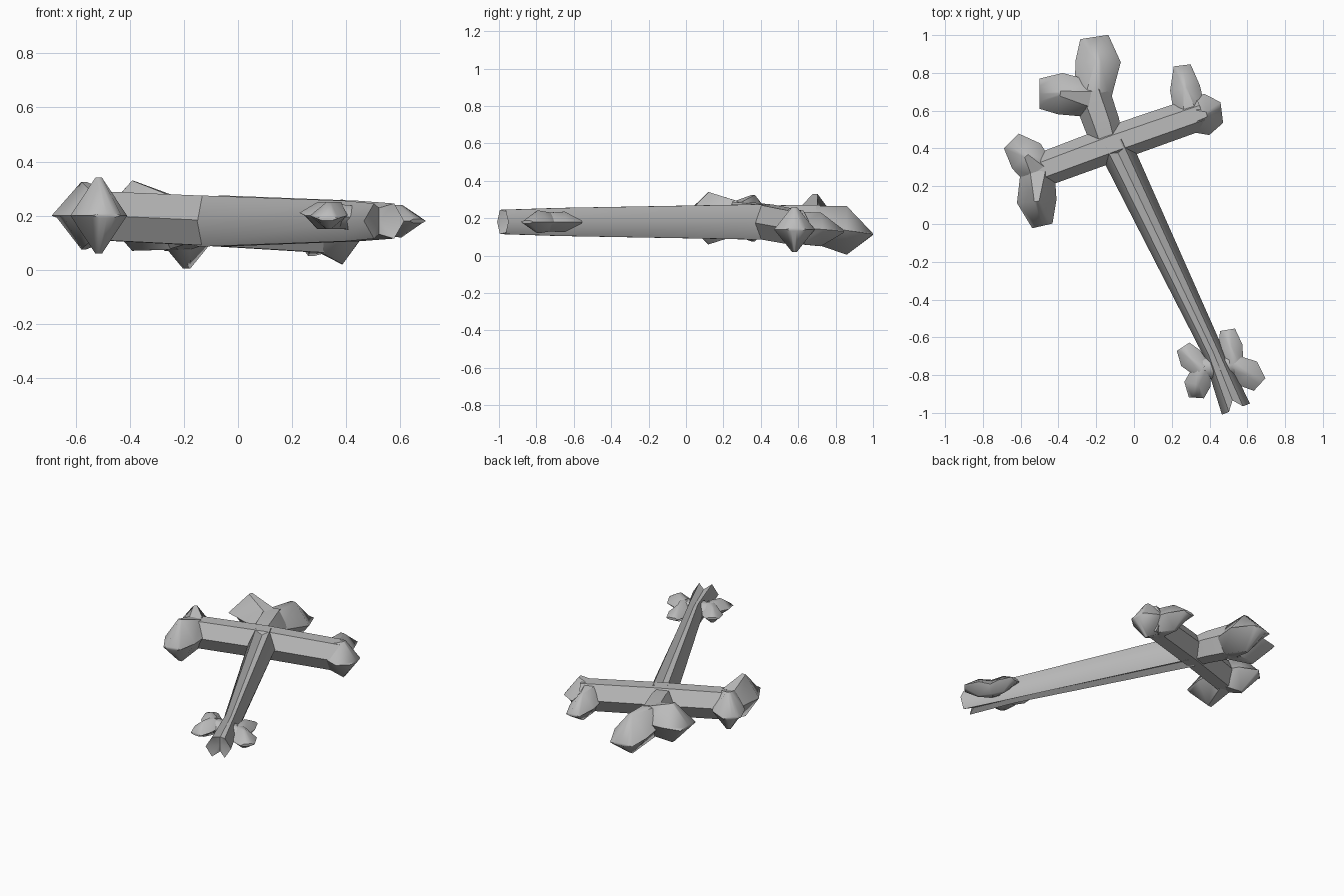
import bpy
import bmesh
import math
from mathutils import Vector

cube = bpy.data.objects.get("Cube")
if cube:
    bpy.data.objects.remove(cube, do_unlink=True)

bone_grey = bpy.data.materials.new("bone grey")
bone_grey.use_nodes = True
GREY = (0.5, 0.5, 0.5, 1)
bone_grey.diffuse_color = GREY
bone_grey.node_tree.nodes["Principled BSDF"].inputs["Base Color"].default_value = GREY


def add_tube(bm, rings, groove=0.0, notch=0.0):
    """Skin rings of (x, y, z, half width, half height, flatness of the top)."""
    centres = [Vector(r[:3]) for r in rings]
    loops = []
    for i, (x, y, z, w, h, f) in enumerate(rings):
        along = centres[min(i + 1, len(rings) - 1)] - centres[max(i - 1, 0)]
        along.z = 0
        along.normalize()
        side = Vector((along.y, -along.x, 0))
        g = h * (1 - groove)
        section = [(w, 0), (f * w, h), (0, g), (-f * w, h),
                   (-w, 0), (-f * w, -h), (0, -g), (f * w, -h)]
        loop = []
        for a, b in section:
            pos = centres[i] + side * a + Vector((0, 0, b))
            if a == 0 and i == len(rings) - 1:
                pos -= along * notch
            loop.append(bm.verts.new(pos))
        loops.append(loop)
    n = len(loops[0])
    for lo, hi in zip(loops, loops[1:]):
        for k in range(n):
            j = (k + 1) % n
            bm.faces.new((lo[k], lo[j], hi[j], hi[k]))
    # end caps fan out from a centre point
    for loop, mid in ((loops[0], centres[0]), (loops[-1], centres[-1] - along * notch)):
        tip = bm.verts.new(mid)
        for k in range(n):
            bm.faces.new((loop[k], loop[(k + 1) % n], tip))


def add_lobe(bm, base, wide, tip):
    """Knuckle: base (x, y, z, size), widest ring (x, y, z, w, h), wedge tip (x, y, z, w)."""
    bx, by, bz, s = base
    add_tube(bm, [(bx, by, bz, s, s, 0.45),
                  (*wide, 0.12),
                  (*tip, 0.008, 0.5)])


def finish(name, bm):
    bmesh.ops.recalc_face_normals(bm, faces=bm.faces)
    mesh = bpy.data.meshes.new(name)
    bm.to_mesh(mesh)
    bm.free()
    mesh.materials.append(bone_grey)
    obj = bpy.data.objects.new(name, mesh)
    bpy.context.collection.objects.link(obj)
    bpy.ops.object.select_all(action='DESELECT')
    obj.select_set(True)
    bpy.context.view_layer.objects.active = obj
    bpy.ops.object.shade_smooth_by_angle(angle=math.radians(55))


# long shaft, grooved and split at its far end
bm = bmesh.new()
add_tube(bm, [(-0.11, 0.43, 0.18, 0.09, 0.095, 0.5),
              (0.42, -0.68, 0.18, 0.055, 0.075, 0.5),
              (0.54, -0.98, 0.18, 0.08, 0.065, 0.5)], groove=0.25, notch=0.05)
finish("long_shaft", bm)

# crossbar bone with two knuckles at each end
bm = bmesh.new()
add_tube(bm, [(-0.53, 0.27, 0.2, 0.09, 0.09, 0.45),
              (-0.1, 0.43, 0.18, 0.095, 0.092, 0.45),
              (0.36, 0.59, 0.15, 0.09, 0.09, 0.45)])
left_end, right_end = (-0.51, 0.28, 0.2, 0.09), (0.3, 0.57, 0.15, 0.085)
add_lobe(bm, left_end, (-0.515, 0.12, 0.2, 0.105, 0.14), (-0.485, -0.01, 0.2, 0.055))
add_lobe(bm, left_end, (-0.57, 0.36, 0.2, 0.1, 0.125), (-0.65, 0.44, 0.2, 0.055))
add_lobe(bm, right_end, (0.27, 0.72, 0.14, 0.08, 0.09), (0.255, 0.84, 0.13, 0.045))
add_lobe(bm, right_end, (0.385, 0.58, 0.14, 0.11, 0.12), (0.465, 0.59, 0.14, 0.055))
finish("crossbar_bone", bm)

# head bone with two large knuckles
bm = bmesh.new()
add_tube(bm, [(-0.14, 0.43, 0.18, 0.085, 0.08, 0.45),
              (-0.17, 0.53, 0.18, 0.095, 0.09, 0.45),
              (-0.23, 0.7, 0.17, 0.1, 0.1, 0.45)])
fork = (-0.22, 0.66, 0.17, 0.095)
add_lobe(bm, fork, (-0.19, 0.86, 0.135, 0.12, 0.13), (-0.21, 0.99, 0.115, 0.075))
add_lobe(bm, fork, (-0.39, 0.69, 0.2, 0.11, 0.13), (-0.5, 0.69, 0.2, 0.08))
finish("head_bone", bm)

# small bone across the far end, two knuckles on each side
bm = bmesh.new()
add_tube(bm, [(0.34, -0.77, 0.2, 0.055, 0.045, 0.45),
              (0.55, -0.74, 0.18, 0.06, 0.045, 0.45)])
left_fork, right_fork = (0.53, -0.74, 0.18, 0.05), (0.36, -0.77, 0.2, 0.05)
add_lobe(bm, left_fork, (0.51, -0.65, 0.18, 0.065, 0.055), (0.495, -0.56, 0.18, 0.04))
add_lobe(bm, left_fork, (0.6, -0.79, 0.18, 0.08, 0.06), (0.665, -0.85, 0.18, 0.045))
add_lobe(bm, right_fork, (0.3, -0.71, 0.2, 0.065, 0.05), (0.26, -0.65, 0.21, 0.04))
add_lobe(bm, right_fork, (0.335, -0.85, 0.2, 0.07, 0.05), (0.33, -0.92, 0.19, 0.04))
finish("end_bone", bm)
